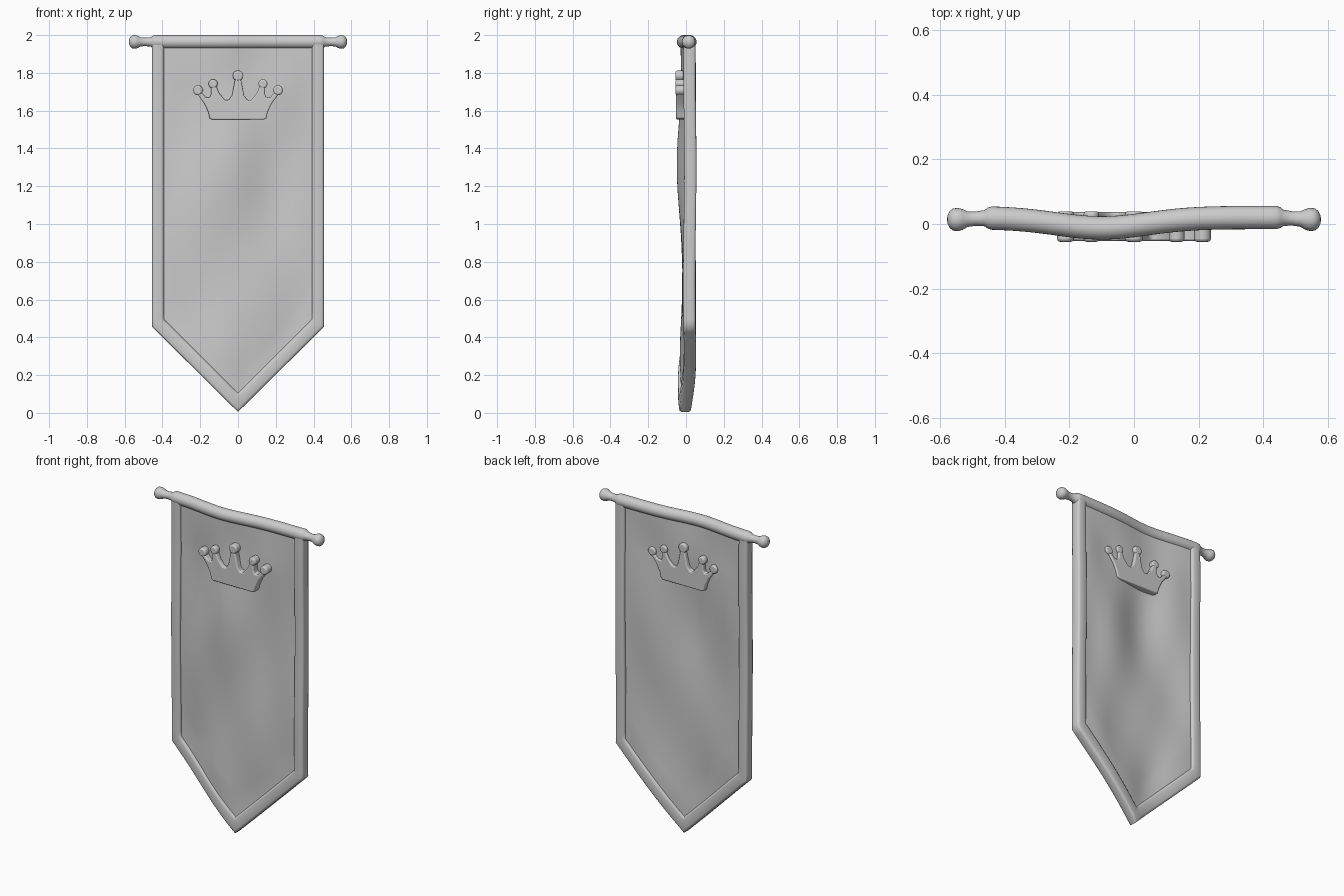
import bpy, bmesh, math
from mathutils import Vector

if "Cube" in bpy.data.objects:
    bpy.data.objects.remove(bpy.data.objects["Cube"])


def sag(x, z):
    """Depth of the hanging fabric and rod at a point of the front plane."""
    y = 0.02 - 0.032 * math.exp(-((x + 0.1) / 0.2) ** 2)
    return y + 0.003 * math.sin(5 * z + 3 * x) * min(1, (2 - z) * 3)


def folds(x, z):
    """Soft folds that fade out toward the border."""
    fade = max(0, 1 - (x / 0.42) ** 4) * min(1, max(0, (1.95 - z) * 4))
    fade *= min(1, max(0, (z - 0.05 - abs(x)) * 5))
    bulge = -0.012 * math.exp(-(x / 0.2) ** 2 - ((z - 1.3) / 0.3) ** 2)
    wave = 0.007 * math.sin(9 * x - 6 * z + 0.8) + 0.004 * math.sin(17 * x + 4 * z)
    return fade * (bulge + wave)


def make(name, verts, faces, angle=40):
    mesh = bpy.data.meshes.new(name)
    mesh.from_pydata(verts, [], faces)
    bm = bmesh.new()
    bm.from_mesh(mesh)
    bmesh.ops.recalc_face_normals(bm, faces=bm.faces)
    bm.to_mesh(mesh)
    bm.free()
    ob = bpy.data.objects.new(name, mesh)
    bpy.context.collection.objects.link(ob)
    bpy.ops.object.select_all(action='DESELECT')
    ob.select_set(True)
    bpy.context.view_layer.objects.active = ob
    bpy.ops.object.shade_smooth_by_angle(angle=math.radians(angle))
    return ob


def tube(name, rings, angle=40):
    """Skin a list of equal rings and cap both ends."""
    n = len(rings[0])
    verts = [p for r in rings for p in r]
    faces = [(i * n + j, i * n + (j + 1) % n, (i + 1) * n + (j + 1) % n, (i + 1) * n + j)
             for i in range(len(rings) - 1) for j in range(n)]
    faces += [tuple(range(n)), tuple(range(len(verts) - n, len(verts)))]
    return make(name, verts, faces, angle)


# Cloth panel with a pointed lower end
NX, NZ = 48, 80
verts = []
for j in range(NZ + 1):
    for i in range(NX + 1):
        x = -0.42 + 0.84 * i / NX
        low = 0.06 + abs(x)
        z = low + (1.96 - low) * j / NZ
        verts.append((x, sag(x, z) + folds(x, z), z))
faces = [(j * (NX + 1) + i, j * (NX + 1) + i + 1, (j + 1) * (NX + 1) + i + 1, (j + 1) * (NX + 1) + i)
         for j in range(NZ) for i in range(NX)]
cloth = make("cloth_panel", verts, faces)
mod = cloth.modifiers.new("thickness", 'SOLIDIFY')
mod.thickness = 0.034
mod.offset = 0

# Raised border along both sides and the point
outer = [(-0.455, 1.965), (-0.455, 0.455), (0, 0.005), (0.455, 0.455), (0.455, 1.965)]
inner = [(-0.392, 1.965), (-0.392, 0.495), (0, 0.105), (0.392, 0.495), (0.392, 1.965)]
section = [(0, -0.6), (0, 0.6), (0.06, 0.9), (0.18, 1), (0.82, 1), (0.94, 0.9),
           (1, 0.6), (1, -0.6), (0.94, -0.9), (0.82, -1), (0.18, -1), (0.06, -0.9)]
rings = []
for k in range(4):
    steps = 40 if k in (0, 3) else 16
    for s in range(steps + (k == 3)):
        t = s / steps
        o = Vector(outer[k]).lerp(Vector(outer[k + 1]), t)
        q = Vector(inner[k]).lerp(Vector(inner[k + 1]), t)
        ring = []
        for a, d in section:
            p = o.lerp(q, a)
            ring.append((p.x, sag(p.x, p.y) + 0.032 * d, p.y))
        rings.append(ring)
tube("border", rings, 50)

# Bent rod with necks and rounded finials
half = [(0.44, 0.036), (0.453, 0.032), (0.462, 0.025), (0.49, 0.022), (0.515, 0.024),
        (0.53, 0.032), (0.545, 0.036), (0.56, 0.034), (0.57, 0.026), (0.577, 0.012), (0.578, 0.002)]
profile = [(-x, r) for x, r in reversed(half)]
profile += [(-0.42 + 0.84 * i / 32, 0.036) for i in range(33)] + half
rings = []
for x, r in profile:
    y = sag(x, 2) if abs(x) < 0.45 else sag(x, 2) - min(1, (abs(x) - 0.45) * 12) * 0.006
    rings.append([(x, y + r * math.cos(a), 1.964 + r * math.sin(a))
                  for a in (math.tau * k / 24 for k in range(24))])
tube("rod", rings, 50)


# Crown emblem, showing on both faces of the cloth
def slab(name, pts, y0, y1, bevel):
    n = len(pts)
    verts = [(x, y, z) for y in (y0, y1) for x, z in pts]
    faces = [tuple(range(n)), tuple(range(n, 2 * n))]
    faces += [(i, (i + 1) % n, n + (i + 1) % n, n + i) for i in range(n)]
    ob = make(name, verts, faces, 45)
    mod = ob.modifiers.new("soft_edge", 'BEVEL')
    mod.width = bevel
    mod.segments = 3
    mod.limit_method = 'ANGLE'
    mod.angle_limit = math.radians(50)
    return ob


right = [(0.135, 1.552), (0.15, 1.56), (0.158, 1.595), (0.18, 1.64), (0.218, 1.69), (0.20, 1.702),
         (0.172, 1.672), (0.15, 1.668), (0.142, 1.69), (0.143, 1.735), (0.118, 1.735),
         (0.098, 1.69), (0.07, 1.657), (0.05, 1.655), (0.032, 1.68), (0.015, 1.77)]
slab("crown", right + [(-x, z) for x, z in reversed(right)], -0.053, 0.037, 0.007)
for n, (cx, cz, r) in enumerate([(0, 1.785, 0.028), (0.132, 1.742, 0.024), (-0.132, 1.742, 0.024),
                                 (0.212, 1.708, 0.026), (-0.212, 1.708, 0.026)]):
    disc = [(cx + r * math.cos(math.tau * k / 20), cz + r * math.sin(math.tau * k / 20)) for k in range(20)]
    slab(f"crown_knob_{n + 1}", disc, -0.055, 0.039, 0.009)
